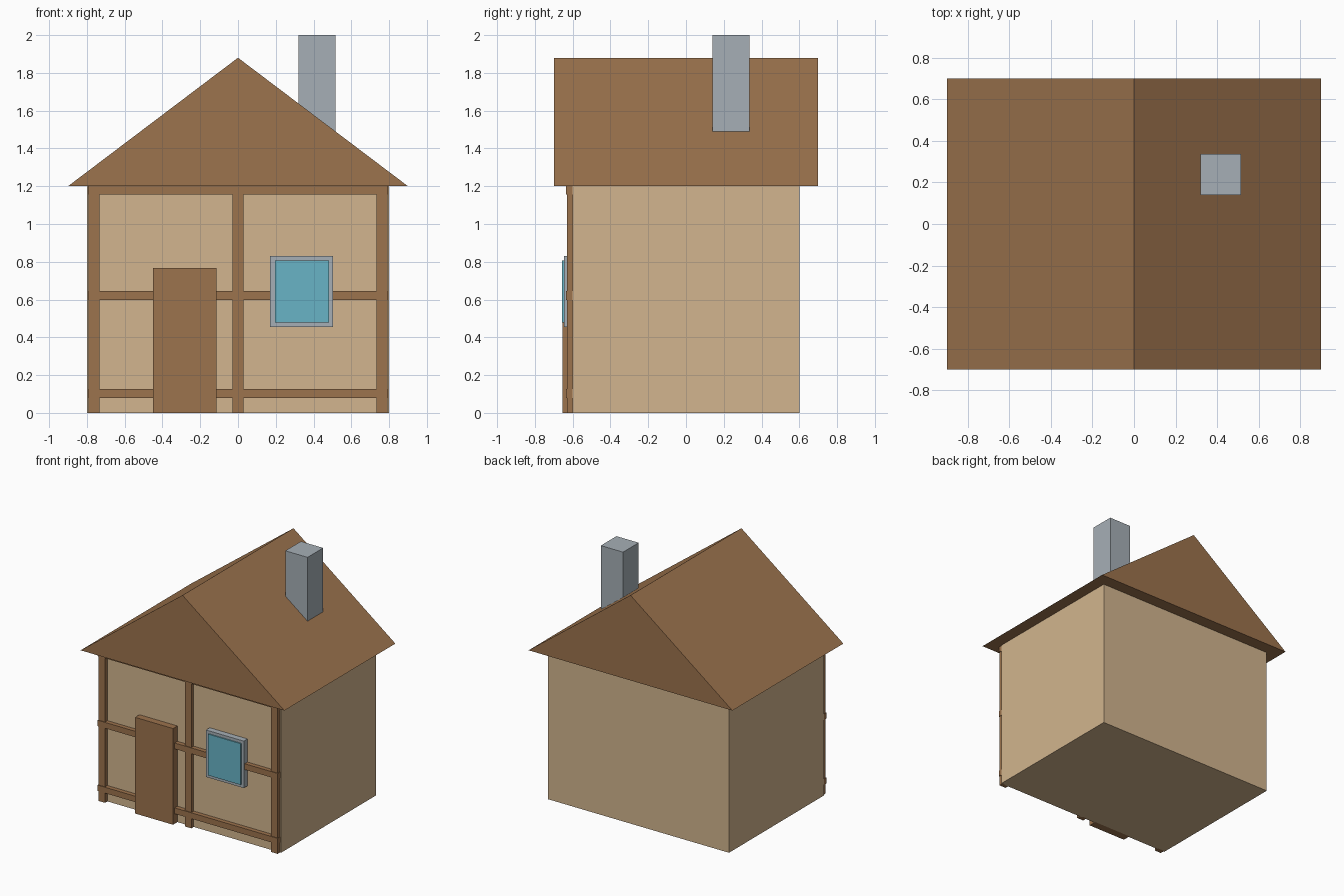
import bpy, bmesh

if "Cube" in bpy.data.objects:
    bpy.data.objects.remove(bpy.data.objects["Cube"])


def material(name, rgb):
    m = bpy.data.materials.new(name)
    lin = [((c / 255 + 0.055) / 1.055) ** 2.4 for c in rgb]
    m.diffuse_color = (*lin, 1)
    m.use_nodes = True
    m.node_tree.nodes["Principled BSDF"].inputs["Base Color"].default_value = m.diffuse_color
    return m


plaster = material("tan plaster", (210, 181, 142))
wood = material("brown wood", (156, 115, 77))
stone = material("grey stone", (166, 175, 182))
glass = material("teal glass", (104, 180, 198))


def finish(name, bm, mat):
    bmesh.ops.recalc_face_normals(bm, faces=bm.faces)
    me = bpy.data.meshes.new(name)
    bm.to_mesh(me)
    bm.free()
    me.materials.append(mat)
    ob = bpy.data.objects.new(name, me)
    bpy.context.collection.objects.link(ob)
    return ob


def box(name, x, y, z, mat):
    """Box from (min, max) ranges on each axis."""
    bm = bmesh.new()
    bmesh.ops.create_cube(bm, size=1)
    for v in bm.verts:
        v.co = [r[0] if c < 0 else r[1] for c, r in zip(v.co, (x, y, z))]
    return finish(name, bm, mat)


# House body
box("walls", (-0.8, 0.8), (-0.6, 0.6), (0, 1.2), plaster)

# Gable roof: triangle profile extruded front to back
bm = bmesh.new()
gable = bm.faces.new([bm.verts.new((x, -0.7, z))
                      for x, z in ((-0.9, 1.2), (0.9, 1.2), (0, 1.88))])
ext = bmesh.ops.extrude_face_region(bm, geom=[gable], use_keep_orig=True)
bmesh.ops.translate(bm, vec=(0, 1.4, 0),
                    verts=[g for g in ext["geom"] if isinstance(g, bmesh.types.BMVert)])
finish("roof", bm, wood)

# Chimney, sunk into the right slope
box("chimney", (0.32, 0.516), (0.14, 0.337), (1.4, 2.0), stone)

# Timber framing on the front wall
for name, x in (("left", -0.762), ("middle", 0), ("right", 0.762)):
    box(name + "_post", (x - 0.029, x + 0.029), (-0.63, -0.59), (0, 1.2), wood)
for name, lo, hi in (("lower", 0.08, 0.127), ("centre", 0.598, 0.645), ("upper", 1.157, 1.2)):
    box(name + "_beam", (-0.795, 0.795), (-0.635, -0.59), (lo, hi), wood)

# Door and window
box("door", (-0.45, -0.115), (-0.655, -0.59), (0, 0.768), wood)
box("window_frame", (0.17, 0.504), (-0.647, -0.59), (0.455, 0.83), stone)
box("window_pane", (0.195, 0.482), (-0.656, -0.6), (0.478, 0.807), glass)
